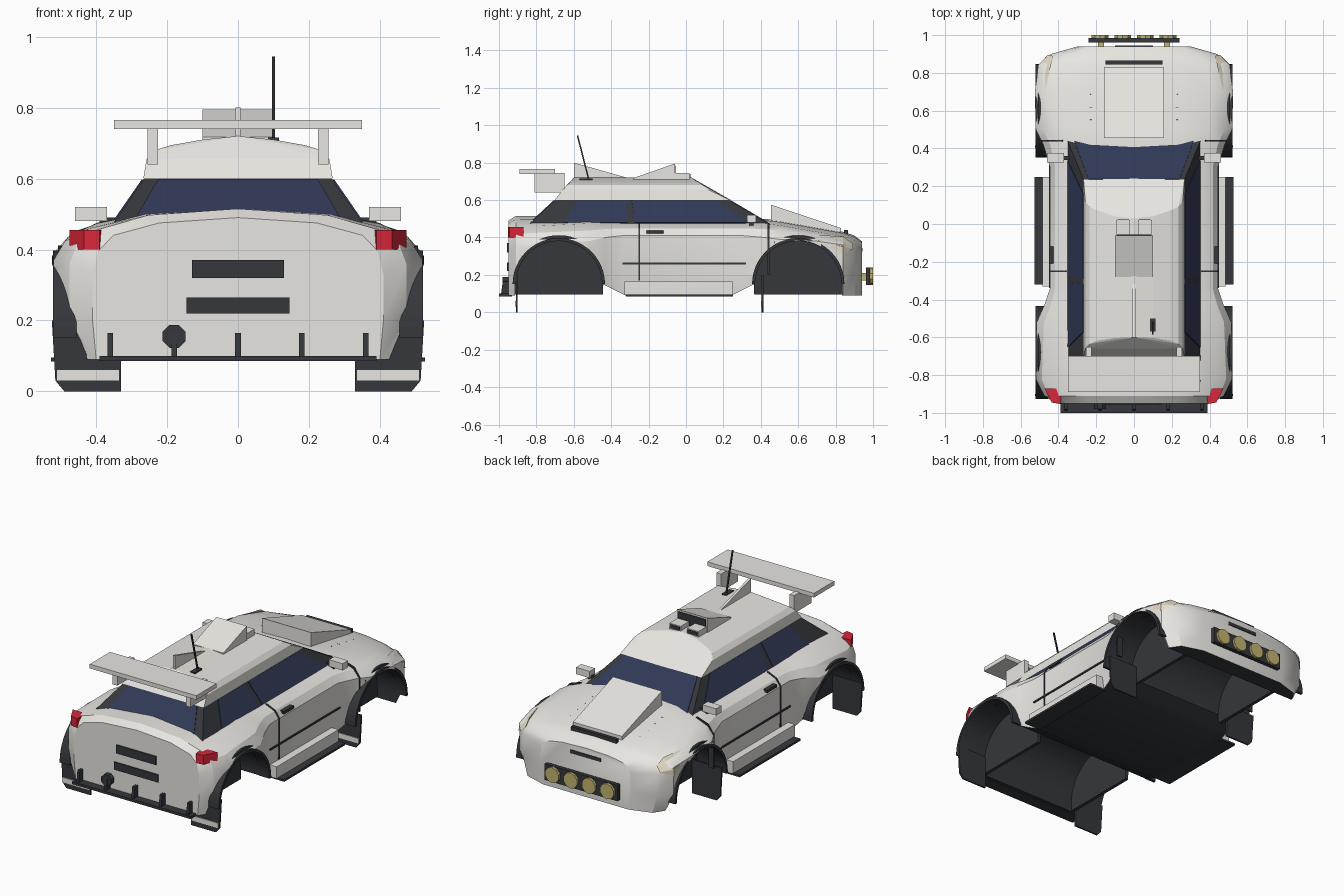
import bpy, bmesh
from math import sin, cos, pi, radians
from mathutils import Vector

if "Cube" in bpy.data.objects:
    bpy.data.objects.remove(bpy.data.objects["Cube"])


def mat(name, r, g, b):
    m = bpy.data.materials.new(name)
    m.diffuse_color = (r, g, b, 1)
    m.use_nodes = True
    m.node_tree.nodes["Principled BSDF"].inputs["Base Color"].default_value = m.diffuse_color
    return m


WHITE = mat("white_paint", .80, .79, .75)
DARK = mat("dark_plastic", .035, .038, .045)
GLASS = mat("navy_glass", .03, .04, .09)
RED = mat("red_lens", .7, .02, .04)
LAMP = mat("yellow_lens", .55, .45, .16)
CREAM = mat("cream_lens", .75, .70, .55)


def finish(name, bm, *mats):
    bmesh.ops.recalc_face_normals(bm, faces=bm.faces)
    me = bpy.data.meshes.new(name)
    bm.to_mesh(me)
    bm.free()
    ob = bpy.data.objects.new(name, me)
    bpy.context.collection.objects.link(ob)
    for m in mats:
        me.materials.append(m)
    return ob


def hull(name, pts, m):
    bm = bmesh.new()
    for p in pts:
        bm.verts.new(p)
    bmesh.ops.convex_hull(bm, input=bm.verts)
    bmesh.ops.dissolve_limit(bm, angle_limit=radians(1), verts=bm.verts, edges=bm.edges)
    return finish(name, bm, m)


def box(name, x, y, z, m):
    return hull(name, [(a, b, c) for a in x for b in y for c in z], m)


def prism(name, prof, x0, x1, *mats):
    """Extrude a closed (y, z) profile across x."""
    bm = bmesh.new()
    a = [bm.verts.new((x0, *p)) for p in prof]
    b = [bm.verts.new((x1, *p)) for p in prof]
    n = len(prof)
    bm.faces.new(a)
    bm.faces.new(b)
    for i in range(n):
        bm.faces.new((a[i], a[(i + 1) % n], b[(i + 1) % n], b[i]))
    return finish(name, bm, *mats)


def arc(c, r, a0, a1, n, cz=.15):
    return [(c + r * cos(radians(a0 + (a1 - a0) * i / n)),
             cz + r * sin(radians(a0 + (a1 - a0) * i / n))) for i in range(n + 1)]


def sx(s, a, b):
    return (s * a, s * b)


# Body shell: lofted stations (y, bottom w, side w, side z, shoulder w, shoulder z, top z)
stations = [
    (-.95, .40, .41, .33, .37, .44, .49), (-.91, .43, .475, .36, .42, .455, .515),
    (-.82, .45, .52, .37, .44, .46, .515), (-.52, .45, .515, .38, .42, .475, .51),
    (-.43, .44, .475, .40, .39, .475, .5), (-.34, .43, .445, .41, .375, .475, .5),
    (.30, .43, .445, .41, .375, .475, .5), (.42, .44, .48, .40, .39, .475, .5),
    (.50, .46, .52, .39, .42, .465, .49), (.70, .46, .525, .38, .43, .43, .455),
    (.84, .45, .505, .36, .41, .405, .43), (.90, .41, .44, .33, .35, .385, .41),
    (.94, .28, .30, .31, .25, .36, .38)]
bm = bmesh.new()
rings = []
for y, wb, w, zm, ws, zs, zt in stations:
    half = [(wb, .09), (w, .2), (w, zm), ((w * .6 + ws * .4), zm * .4 + zs * .6), (ws * .95, zs), (ws * .6, zs * .3 + zt * .7)]
    ring = half + [(0, zt)] + [(-x, z) for x, z in reversed(half)]
    rings.append([bm.verts.new((x, y, z)) for x, z in ring])
for r0, r1 in zip(rings, rings[1:]):
    for i in range(len(r0)):
        j = (i + 1) % len(r0)
        f = bm.faces.new((r0[i], r0[j], r1[j], r1[i]))
        f.material_index = int(j == 0)
bm.faces.new(rings[0])
bm.faces.new(rings[-1])
body = finish("body_shell", bm, WHITE, DARK)

# Wheel arches: cut through the body, with dark inner walls, trims and mud flaps
R = .235
for c, end, label in ((-.68, 1, "rear"), (.60, -1, "front")):
    lo = [(c - R, .05), (c - R - (.11 if end < 0 else 0), .05)]
    prof = arc(c, R, 0, 180, 24)
    if end > 0:
        prof += [(c - R, .05), (c + R + .15, .05), (c + R + .12, .09)]
    else:
        prof += [(c - R - .12, .09), (c - R - .15, .05), (c + R, .05)]
    cut = prism("arch_cutter", prof, -.7, .7, WHITE, DARK)
    for p in cut.data.polygons:
        p.material_index = 1
    md = body.modifiers.new("arch", 'BOOLEAN')
    md.operation, md.solver, md.object = 'DIFFERENCE', 'EXACT', cut
    bpy.context.view_layer.objects.active = body
    bpy.ops.object.modifier_apply(modifier="arch")
    bpy.data.objects.remove(cut)
    for s in (1, -1):
        well = [(c + R, .095)] + arc(c, R + .003, 0, 180, 24) + [(c - R, .095)]
        prism(label + "_wheel_well_wall", well, s * .31, s * .33, DARK)
        trim = arc(c, R + .012, 0, 180, 24) + arc(c, R - .004, 180, 0, 24)
        prism(label + "_arch_trim", trim, s * .455, s * .522, DARK)
        brow = arc(c, R + .027, 60, 120, 8) + arc(c, R, 120, 60, 8)
        prism(label + "_arch_vent", brow, s * .44, s * .508, DARK)
        y = c - R + (.005 if end > 0 else .04)
        hull(label + "_mud_flap", [(s * x, yy, z) for yy in (y, y + .01) for x, z in
             ((.33, 0), (.49, 0), (.515, .03), (.525, .2), (.33, .2))], DARK)
        box(label + "_flap_strip", sx(s, .335, .51), (y - .004, y), (.03, .06), WHITE)
bpy.ops.object.select_all(action='DESELECT')
body.select_set(True)
bpy.ops.object.shade_smooth_by_angle(angle=radians(28))

# Cabin frame, glass and roof
low = [Vector(p) for p in ((.355, .45, .47), (-.355, .45, .47), (-.355, -.84, .47), (.355, -.84, .47))]
top = [Vector(p) for p in ((.265, .23, .6), (-.265, .23, .6), (-.265, -.70, .6), (.265, -.70, .6))]
hull("cabin_frame", low + top, DARK)


def pane(name, i, u0, u1):
    j = (i + 1) % 4
    at = lambda u, v: low[i].lerp(low[j], u).lerp(top[i].lerp(top[j], u), v)
    n = (low[j] - low[i]).cross(top[i] - low[i]).normalized()
    n *= 1 if n.z > 0 else -1
    q = [at(u, v) for u, v in ((u0, .06), (u1, .06), (u1, .97), (u0, .97))]
    hull(name, q + [p + n * .004 for p in q], GLASS)


pane("windscreen", 0, .05, .95)
pane("rear_window", 2, .08, .92)
for i, name in ((1, "left"), (3, "right")):
    a, b, c, d = (.08, .56, .59, .86) if i == 1 else (.14, .41, .44, .92)
    pane(name + "_window_a", i, a, b)
    pane(name + "_window_b", i, c, d)
pts = [(0, .03, .72), (0, -.60, .72)]
for x, yf, yr, z in ((.267, .235, -.702, .6), (.258, .12, -.66, .655), (.235, .09, -.635, .68), (.19, .07, -.615, .694), (.1, .04, -.603, .71)):
    pts += [(s * x, y, z) for s in (1, -1) for y in (yf, yr)]
hull("roof", pts + [(0, .24, .6)], WHITE)

# Roof scoop, vents, fin and antenna
hull("roof_scoop", [(s * .1, y, z) for s in (1, -1) for y, z in ((-.06, .795), (-.06, .7), (-.28, .7), (-.28, .718))], WHITE)
box("scoop_opening", (-.09, .09), (-.062, -.055), (.72, .785), DARK)
for s in (1, -1):
    box("roof_vent", sx(s, .02, .095), (-.06, .02), (.70, .745), WHITE)
    box("roof_vent_mouth", sx(s, .027, .088), (.02, .023), (.718, .74), DARK)
prism("roof_fin", [(-.3, .715), (-.6, .715), (-.6, .8)], -.007, .007, WHITE)
box("antenna_base", (.085, .115), (-.57, -.5), (.70, .716), DARK)
hull("antenna", [(.1 + dx, y + dy, z) for y, z in ((-.52, .71), (-.58, .945))
                 for dx in (-.004, .004) for dy in (-.004, .004)], DARK)

# Rear wing
box("wing_blade", (-.35, .35), (-.89, -.70), (.74, .765), WHITE)
for s in (1, -1):
    box("wing_support", sx(s, .225, .255), (-.81, -.65), (.64, .745), WHITE)


# Bonnet scoop, slot, edge lines and louvres
def bz(x, y):
    return .492 - .18 * (y - .47) - .03 * abs(x) / .4


hull("bonnet_scoop", [(s * .16, y, z) for s in (1, -1) for y, z in ((.455, .575), (.455, .47), (.83, .40), (.83, .45))], WHITE)
box("bonnet_slot", (-.15, .15), (.845, .865), (.40, .44), DARK)
for s in (1, -1):
    for p, q in (((.335, .47), (.315, .825)), ((.315, .825), (.17, .825))):
        hull("bonnet_line", [(s * (x + dx), y + dy, bz(x, y) + dz) for x, y in (p, q)
             for dx in (-.006, .006) for dy in (-.004, .004) for dz in (-.02, .006)], DARK)
    for k in range(4):
        y = .55 + k * .068
        hull("bonnet_louvre", [(s * x, y + dy, bz(x, y) + dz) for x, dy, dz in
             ((.175, 0, .005), (.285, 0, .005), (.23, .0, .016), (.19, .02, -.005), (.27, .02, -.005))], DARK)

# Front lamp bar, grille slot and headlights
box("lamp_bar", (-.24, .24), (.962, .985), (.145, .24), DARK)
for x in (-.18, -.06, .06, .18):
    bm = bmesh.new()
    bmesh.ops.create_cone(bm, cap_ends=True, segments=10, radius1=.046, radius2=.046, depth=.03)
    for v in bm.verts:
        v.co = (x + v.co.x, .985 + v.co.z, .193 + v.co.y)
    finish("spot_lamp", bm, LAMP)
for s in (1, -1):
    box("lamp_bar_mount", sx(s, .16, .19), (.92, .965), (.17, .21), LAMP)
    hull("headlight", [(s * x, y, z) for x, y, z in ((.48, .67, .415), (.52, .70, .385), (.508, .84, .35),
         (.51, .84, .31), (.44, .84, .405), (.455, .895, .34), (.43, .89, .37))], CREAM)
box("grille_slot", (-.1, .1), (.93, .944), (.325, .345), DARK)

# Rear bumper, diffuser fins, exhaust, plates and tail lights
box("rear_bumper", (-.39, .39), (-1, -.93), (.085, .1), DARK)
for x in (-.36, -.18, 0, .18, .36):
    hull("diffuser_fin", [(x + d, y, z) for d in (-.008, .008) for y, z in
         ((-.99, .09), (-.94, .09), (-.94, .165), (-.98, .165))], DARK)
bm = bmesh.new()
bmesh.ops.create_cone(bm, cap_ends=True, segments=8, radius1=.035, radius2=.035, depth=.05)
for v in bm.verts:
    x, y = v.co.x * cos(pi / 8) - v.co.y * sin(pi / 8), v.co.x * sin(pi / 8) + v.co.y * cos(pi / 8)
    v.co = (-.18 + x, -.955 + v.co.z, .155 + y)
finish("exhaust_tip", bm, DARK)
box("rear_vent_upper", (-.13, .13), (-.957, -.94), (.32, .37), DARK)
box("rear_vent_lower", (-.145, .145), (-.957, -.94), (.22, .265), DARK)
for s in (1, -1):
    hull("tail_light", [(s * x, y, z) for z in (.40, .455) for x, y in
         ((.39, -.953), (.435, -.945), (.475, -.87), (.38, -.87))], RED)

# Sills, door seams, handles and mirrors
for s in (1, -1):
    box("sill", sx(s, .42, .485), (-.33, .25), (.095, .165), WHITE)
    box("sill_plate", sx(s, .42, .528), (-.32, .25), (.084, .096), DARK)
    box("door_seam", sx(s, .43, .448), (-.255, -.245), (.17, .41), DARK)
    hull("door_seam_upper", [(s * x, y, z) for y in (-.255, -.245) for x, z in
         ((.43, .40), (.449, .41), (.42, .452), (.36, .478), (.35, .46))], DARK)
    box("front_seam", sx(s, .46, .493), (.437, .446), (.2, .40), DARK)
    hull("front_seam_upper", [(s * x, y, z) for y in (.437, .446) for x, z in
         ((.45, .39), (.493, .40), (.455, .453), (.38, .478), (.37, .46))], DARK)
    box("door_strip", sx(s, .43, .451), (-.34, .33), (.255, .265), DARK)
    box("door_handle", sx(s, .41, .45), (-.21, -.12), (.422, .438), DARK)
    box("mirror", sx(s, .37, .46), (.325, .375), (.48, .52), WHITE)
    box("mirror_stalk", sx(s, .34, .39), (.34, .36), (.46, .49), DARK)
